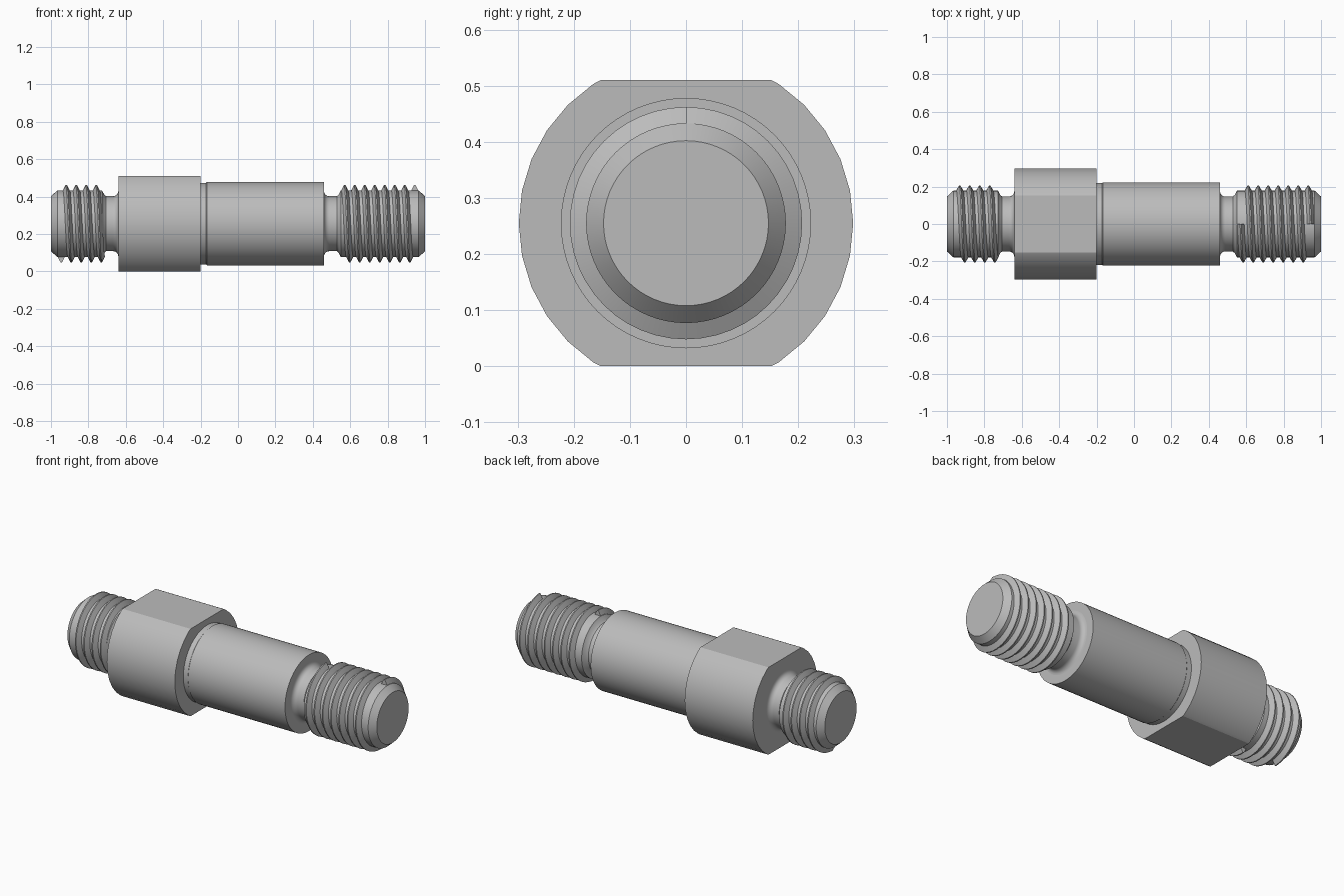
import bpy, bmesh, math
from mathutils import Vector, Matrix

AXIS_Z = 0.255
PITCH = 0.0535
ROOT, CREST = 0.178, 0.207

if "Cube" in bpy.data.objects:
    bpy.data.objects.remove(bpy.data.objects["Cube"])

steel = bpy.data.materials.new("grey steel")
steel.use_nodes = True
colour = (0.5, 0.5, 0.5, 1)
steel.diffuse_color = colour
steel.node_tree.nodes["Principled BSDF"].inputs["Base Color"].default_value = colour


def finish(name, bm, turned=False):
    """Place the part on the shaft axis; turned swings it to the other end."""
    if turned:
        bm.transform(Matrix.Rotation(math.pi, 4, "Y"))
    bm.transform(Matrix.Translation((0, 0, AXIS_Z)))
    bmesh.ops.recalc_face_normals(bm, faces=bm.faces)
    mesh = bpy.data.meshes.new(name)
    bm.to_mesh(mesh)
    bm.free()
    mesh.materials.append(steel)
    obj = bpy.data.objects.new(name, mesh)
    bpy.context.collection.objects.link(obj)
    bpy.ops.object.select_all(action="DESELECT")
    obj.select_set(True)
    bpy.context.view_layer.objects.active = obj
    bpy.ops.object.shade_smooth_by_angle(angle=math.radians(28))


def around(x, r, angle):
    return Vector((x, r * math.cos(angle), r * math.sin(angle)))


def lathe(profile, sides):
    """Revolve (x, radius) points about the shaft axis and cap both ends."""
    bm = bmesh.new()
    rings = [[bm.verts.new(around(x, r, math.tau * i / sides)) for i in range(sides)]
             for x, r in profile]
    for a, b in zip(rings, rings[1:]):
        for i in range(sides):
            j = (i + 1) % sides
            bm.faces.new((a[i], a[j], b[j], b[i]))
    bm.faces.new(rings[0])
    bm.faces.new(rings[-1])
    return bm


def stud(side, shoulder, core_start, turned):
    # Core with a filleted neck and a chamfered tip
    neck, fillet = 0.147, 0.028
    profile = [(shoulder - 0.02, neck + fillet)]
    for i in range(7):
        a = math.pi / 2 * i / 6
        profile.append((shoulder + fillet * (1 - math.cos(a)),
                        neck + fillet * (1 - math.sin(a))))
    profile += [(core_start - 0.022, neck), (core_start - 0.012, neck + 0.008),
                (core_start, ROOT), (0.966, ROOT), (1, neck)]
    finish(side + "_stud", lathe(profile, 64), turned)

    # Helical ridge, starting on top near the tip
    start, steps = 0.945, 48
    turns = int((start - core_start) / PITCH)
    section = [(-0.38, ROOT - 0.003), (-0.0625, CREST),
               (0.0625, CREST), (0.38, ROOT - 0.003)]
    bm = bmesh.new()
    rows = []
    for i in range(turns * steps + 1):
        t = i / steps
        rows.append([bm.verts.new(around(start + (u - t) * PITCH, r,
                                         math.pi / 2 - math.tau * t))
                     for u, r in section])
    for a, b in zip(rows, rows[1:]):
        for k in range(4):
            n = (k + 1) % 4
            bm.faces.new((a[k], a[n], b[n], b[k]))
    bm.faces.new(rows[0])
    bm.faces.new(rows[-1])
    finish(side + "_thread", bm, turned)


# Collar with two wrench flats
collar = lathe([(-0.64, 0.298), (-0.2, 0.298)], 32)
for sign in (1, -1):
    cut = bmesh.ops.bisect_plane(
        collar, geom=collar.verts[:] + collar.edges[:] + collar.faces[:],
        plane_co=(0, 0, sign * AXIS_Z), plane_no=(0, 0, sign), clear_outer=True)
    edges = [e for e in cut["geom_cut"] if isinstance(e, bmesh.types.BMEdge)]
    bmesh.ops.holes_fill(collar, edges=edges)
finish("collar", collar)

# Plain barrel with a shallow relief beside the collar
finish("barrel", lathe([(-0.21, 0.219), (-0.17, 0.219), (-0.166, 0.223),
                        (0.46, 0.223)], 64))

# Threaded ends
stud("left", 0.46, 0.55, False)
stud("right", 0.64, 0.727, True)
